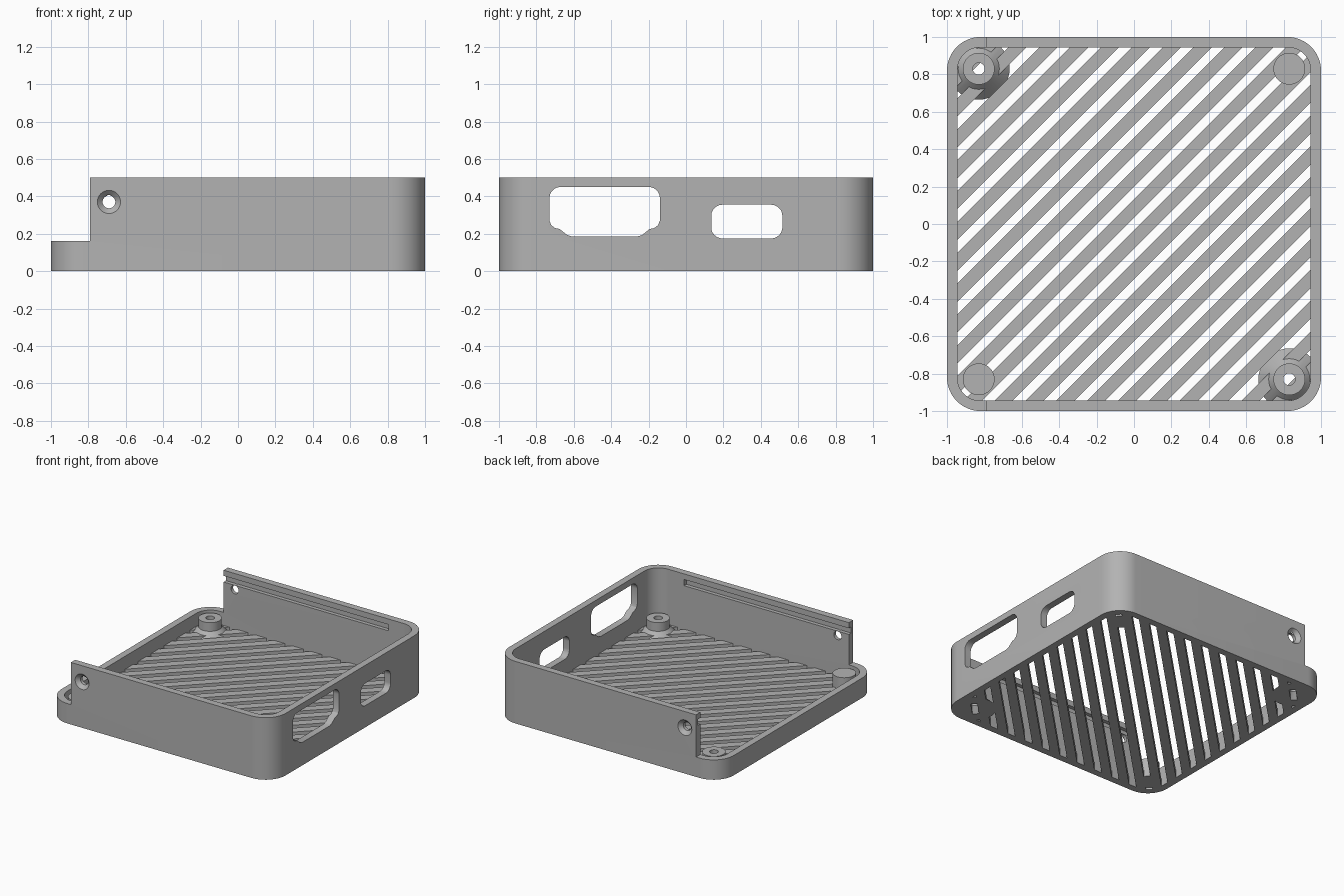
import bpy
import bmesh
from math import pi, cos, sin
from mathutils import Matrix

cube = bpy.data.objects.get("Cube")
if cube:
    bpy.data.objects.remove(cube, do_unlink=True)

grey = bpy.data.materials.new("plain grey")
grey.use_nodes = True
grey.diffuse_color = (0.45, 0.45, 0.45, 1)
grey.node_tree.nodes["Principled BSDF"].inputs["Base Color"].default_value = grey.diffuse_color

H = 0.5            # wall height
LOW = 0.16         # height of the open side
INNER = 0.945      # half width inside the walls
FLOOR = 0.055
POST = 0.83


def finish(bm, name):
    bmesh.ops.recalc_face_normals(bm, faces=bm.faces)
    mesh = bpy.data.meshes.new(name)
    bm.to_mesh(mesh)
    bm.free()
    mesh.materials.append(grey)
    ob = bpy.data.objects.new(name, mesh)
    bpy.context.collection.objects.link(ob)
    return ob


def rounded(cx, cy, hx, hy, r, n=12):
    pts = []
    for k, (sx, sy) in enumerate([(1, 1), (-1, 1), (-1, -1), (1, -1)]):
        for i in range(n + 1):
            a = (k + i / n) * pi / 2
            pts.append((cx + sx * (hx - r) + r * cos(a), cy + sy * (hy - r) + r * sin(a)))
    return pts


def prism(name, pts, place, lo, hi):
    """Extrude a 2D outline from lo to hi; place maps (u, v, w) to a 3D point."""
    bm = bmesh.new()
    ends = [[bm.verts.new(place(u, v, w)) for u, v in pts] for w in (lo, hi)]
    bm.faces.new(ends[0])
    bm.faces.new(ends[1])
    for i in range(len(pts)):
        j = (i + 1) % len(pts)
        bm.faces.new((ends[0][i], ends[0][j], ends[1][j], ends[1][i]))
    return finish(bm, name)


def upright(u, v, w):
    return (u, v, w)


def sideways(u, v, w):
    return (w, u, v)


def boxes(name, items):
    """Boxes given as (centre, size, turn about z)."""
    bm = bmesh.new()
    for centre, size, turn in items:
        m = Matrix.Translation(centre) @ Matrix.Rotation(turn, 4, 'Z') @ Matrix.Diagonal((*size, 1))
        bmesh.ops.create_cube(bm, size=1, matrix=m)
    return finish(bm, name)


def lathe(name, profile, matrix, n=40):
    """Closed solid turned from (radius, height) points."""
    bm = bmesh.new()
    rings = [[bm.verts.new((r * cos(2 * pi * i / n), r * sin(2 * pi * i / n), z))
              for i in range(n)] for r, z in profile]
    for a, b in zip(rings, rings[1:]):
        for i in range(n):
            j = (i + 1) % n
            bm.faces.new((a[i], a[j], b[j], b[i]))
    bm.faces.new(rings[0])
    bm.faces.new(rings[-1])
    bm.transform(matrix)
    return finish(bm, name)


def modify(ob, other, operation='DIFFERENCE'):
    mod = ob.modifiers.new("cut", 'BOOLEAN')
    mod.operation = operation
    mod.solver = 'EXACT'
    mod.object = other
    bpy.context.view_layer.objects.active = ob
    bpy.ops.object.modifier_apply(modifier=mod.name)
    bpy.data.objects.remove(other, do_unlink=True)


def smooth(ob):
    bpy.ops.object.select_all(action='DESELECT')
    ob.select_set(True)
    bpy.context.view_layer.objects.active = ob
    bpy.ops.object.shade_smooth_by_angle(angle=0.5)


# Wall ring with one lowered side
inside = rounded(0, 0, INNER, INNER, 0.125)
walls = prism("walls", rounded(0, 0, 1, 1, 0.18), upright, 0, H)
modify(walls, prism("cavity", inside, upright, -0.1, 1))
modify(walls, boxes("side_opening", [((-1.29, 0, LOW + 0.5), (1, 3, 1), 0)]))

# Ports in the side wall: a wide one with a stepped lower edge, and a small one
mid = -0.435
top_arc = [(u, v) for u, v in rounded(mid, 0.35, 0.295, 0.1, 0.06) if v > 0.35]
half = [(0.295, 0.27), (0.285, 0.245), (0.265, 0.23), (0.24, 0.225), (0.2, 0.193), (0.175, 0.185)]
lower = [(mid - u, v) for u, v in half] + [(mid + u, v) for u, v in reversed(half)]
modify(walls, prism("wide_port", top_arc + lower, sideways, 0.8, 1.2))
modify(walls, prism("small_port", rounded(0.325, 0.265, 0.19, 0.09, 0.06), sideways, 0.8, 1.2))

# Lid grooves and countersunk screw holes in the front and back walls
for s in (-1, 1):
    modify(walls, boxes("groove", [((-0.11, s * INNER, 0.43), (1.58, 0.06, 0.05), 0)]))
    face = Matrix.Translation((-0.69, s, 0.37)) @ Matrix.Rotation(s * pi / 2, 4, 'X')
    modify(walls, lathe("screw_hole", [(0.072, -0.01), (0.062, 0), (0.034, 0.028), (0.034, 0.2)], face))
smooth(walls)

# Floor grille with diagonal slots
grille = prism("floor_grille", inside, upright, 0, FLOOR)
step = 0.165
modify(grille, boxes("slots", [((i * step / 2, -i * step / 2, 0), (4, 0.048, 1), pi / 4)
                               for i in range(-11, 12)]))

# Corner posts: two plain, two flared with a countersunk screw hole
for side, s in (("left", 1), ("right", -1)):
    plain = lathe("plain_post_" + side, [(0.085, 0), (0.085, 0.15)],
                  Matrix.Translation((s * POST, s * POST, 0)))
    smooth(plain)
    spot = Matrix.Translation((s * POST, -s * POST, 0))
    boss = lathe("screw_post_" + side, [(0.165, 0), (0.085, 0.08), (0.085, 0.15)], spot)
    modify(boss, lathe("bore", [(0.085, -0.01), (0.075, 0), (0.032, 0.045), (0.032, 0.3)], spot))
    modify(boss, prism("trim", inside, upright, -0.1, 1), 'INTERSECT')
    smooth(boss)
